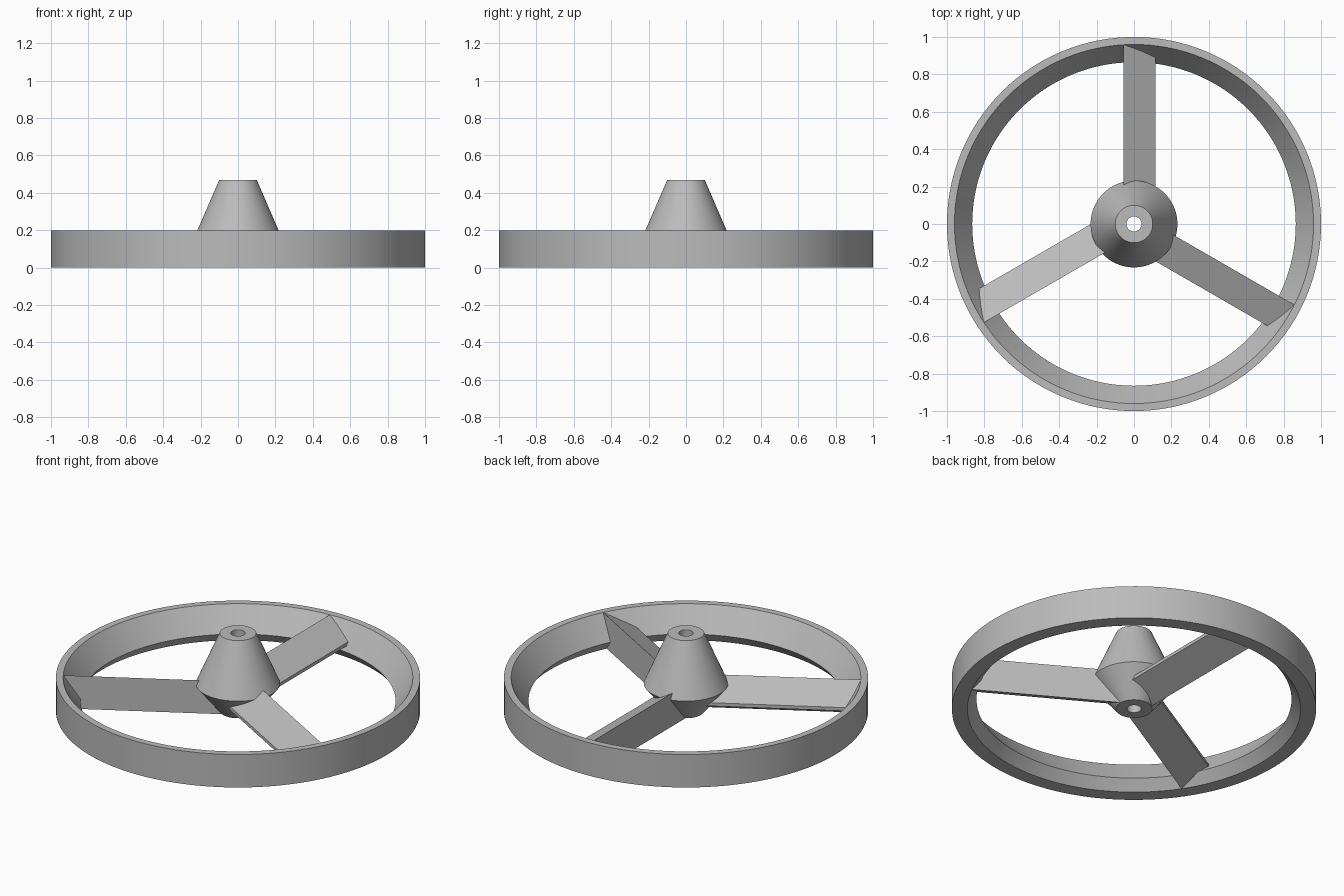
import bpy, bmesh
from math import cos, sin, tau, radians
from mathutils import Matrix

cube = bpy.data.objects.get("Cube")
if cube:
    bpy.data.objects.remove(cube, do_unlink=True)

grey = bpy.data.materials.new("plain_grey")
grey.use_nodes = True
grey.diffuse_color = (0.5, 0.5, 0.5, 1)
grey.node_tree.nodes["Principled BSDF"].inputs["Base Color"].default_value = (0.5, 0.5, 0.5, 1)


def finish(name, bm, smooth):
    bmesh.ops.recalc_face_normals(bm, faces=bm.faces)
    mesh = bpy.data.meshes.new(name)
    bm.to_mesh(mesh)
    bm.free()
    mesh.materials.append(grey)
    obj = bpy.data.objects.new(name, mesh)
    bpy.context.collection.objects.link(obj)
    if smooth:
        bpy.ops.object.select_all(action="DESELECT")
        obj.select_set(True)
        bpy.context.view_layer.objects.active = obj
        bpy.ops.object.shade_smooth_by_angle(angle=radians(20))
    return obj


def lathe(name, profile, segments):
    """Turn a closed (radius, height) profile around the z axis."""
    bm = bmesh.new()
    rings = []
    for i in range(segments):
        a = tau * i / segments
        rings.append([bm.verts.new((r * cos(a), r * sin(a), z)) for r, z in profile])
    n = len(profile)
    for i, ring in enumerate(rings):
        after = rings[(i + 1) % segments]
        for j in range(n):
            k = (j + 1) % n
            bm.faces.new((ring[j], after[j], after[k], ring[k]))
    return finish(name, bm, True)


def prism(name, section, start, end, turn):
    """Extrude an (x, z) section along y, then turn it around z."""
    bm = bmesh.new()
    face = bm.faces.new([bm.verts.new((x, start, z)) for x, z in section])
    moved = bmesh.ops.extrude_face_region(bm, geom=[face], use_keep_orig=True)
    verts = [v for v in moved["geom"] if isinstance(v, bmesh.types.BMVert)]
    bmesh.ops.translate(bm, verts=verts, vec=(0, end - start, 0))
    bm.transform(Matrix.Rotation(turn, 4, "Z"))
    return finish(name, bm, False)


# Outer ring with a pinched throat on the inside
lathe("outer_ring", [(1, 0), (1, 0.2), (0.96, 0.2), (0.865, 0.06), (0.915, 0)], 128)

# Double-cone hub with a shaft hole
lathe("hub", [(0.1, 0), (0.232, 0.165), (0.1, 0.47), (0.04, 0.47), (0.04, 0)], 96)

# Three wedge blades, their ends sunk into the hub and the ring
wedge = [(-0.055, 0), (0.115, 0.087), (0.115, 0.107), (-0.055, 0.2)]
for i in range(3):
    prism(f"blade_{i + 1}", wedge, 0.075, 0.963, tau * i / 3)
